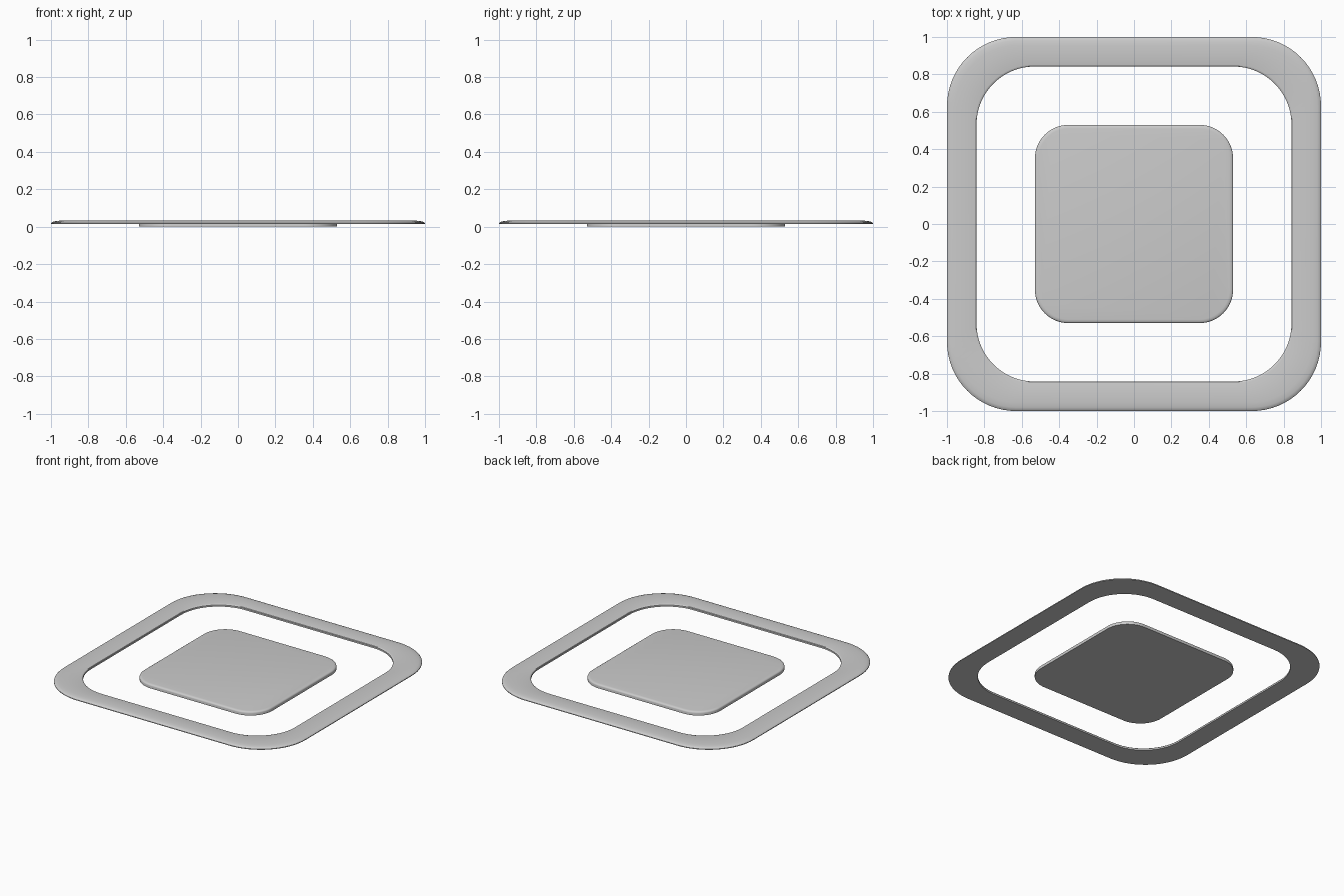
import bpy, bmesh, math

if "Cube" in bpy.data.objects:
    bpy.data.objects.remove(bpy.data.objects["Cube"])

SEG = 16  # segments per rounded corner


def outline(half, radius, z):
    """Rounded square as a list of points."""
    pts = []
    c = half - radius
    for q, (sx, sy) in enumerate(((1, 1), (-1, 1), (-1, -1), (1, -1))):
        for i in range(SEG + 1):
            a = math.pi / 2 * (q + i / SEG)
            pts.append((sx * c + radius * math.cos(a), sy * c + radius * math.sin(a), z))
    return pts


def loft(name, sections, closed):
    """Skin rounded-square sections; closed makes a frame, otherwise the ends are capped."""
    bm = bmesh.new()
    rings = [[bm.verts.new(p) for p in outline(*s)] for s in sections]
    pairs = list(zip(rings, rings[1:]))
    if closed:
        pairs.append((rings[-1], rings[0]))
    else:
        bm.faces.new(rings[0])
        bm.faces.new(rings[-1])
    for a, b in pairs:
        for i in range(len(a)):
            j = (i + 1) % len(a)
            bm.faces.new((a[i], a[j], b[j], b[i]))
    bmesh.ops.recalc_face_normals(bm, faces=bm.faces)
    mesh = bpy.data.meshes.new(name)
    bm.to_mesh(mesh)
    bm.free()
    obj = bpy.data.objects.new(name, mesh)
    bpy.context.collection.objects.link(obj)
    bpy.ops.object.select_all(action='DESELECT')
    obj.select_set(True)
    bpy.context.view_layer.objects.active = obj
    bpy.ops.object.shade_smooth_by_angle(angle=math.radians(35))
    return obj


# Outer frame: flat underside, softly rounded top rim
loft("outer_frame", [
    (0.842, 0.31, 0.014), (1.0, 0.37, 0.014), (1.0, 0.37, 0.019),
    (0.994, 0.364, 0.025), (0.98, 0.35, 0.029), (0.955, 0.33, 0.032),
    (0.852, 0.315, 0.032), (0.845, 0.311, 0.030), (0.842, 0.31, 0.026),
], True)

# Centre plate: thin slab with a small rounded top edge
loft("centre_plate", [
    (0.53, 0.18, 0.0), (0.53, 0.18, 0.018), (0.528, 0.178, 0.023),
    (0.522, 0.172, 0.027), (0.51, 0.16, 0.029),
], False)
